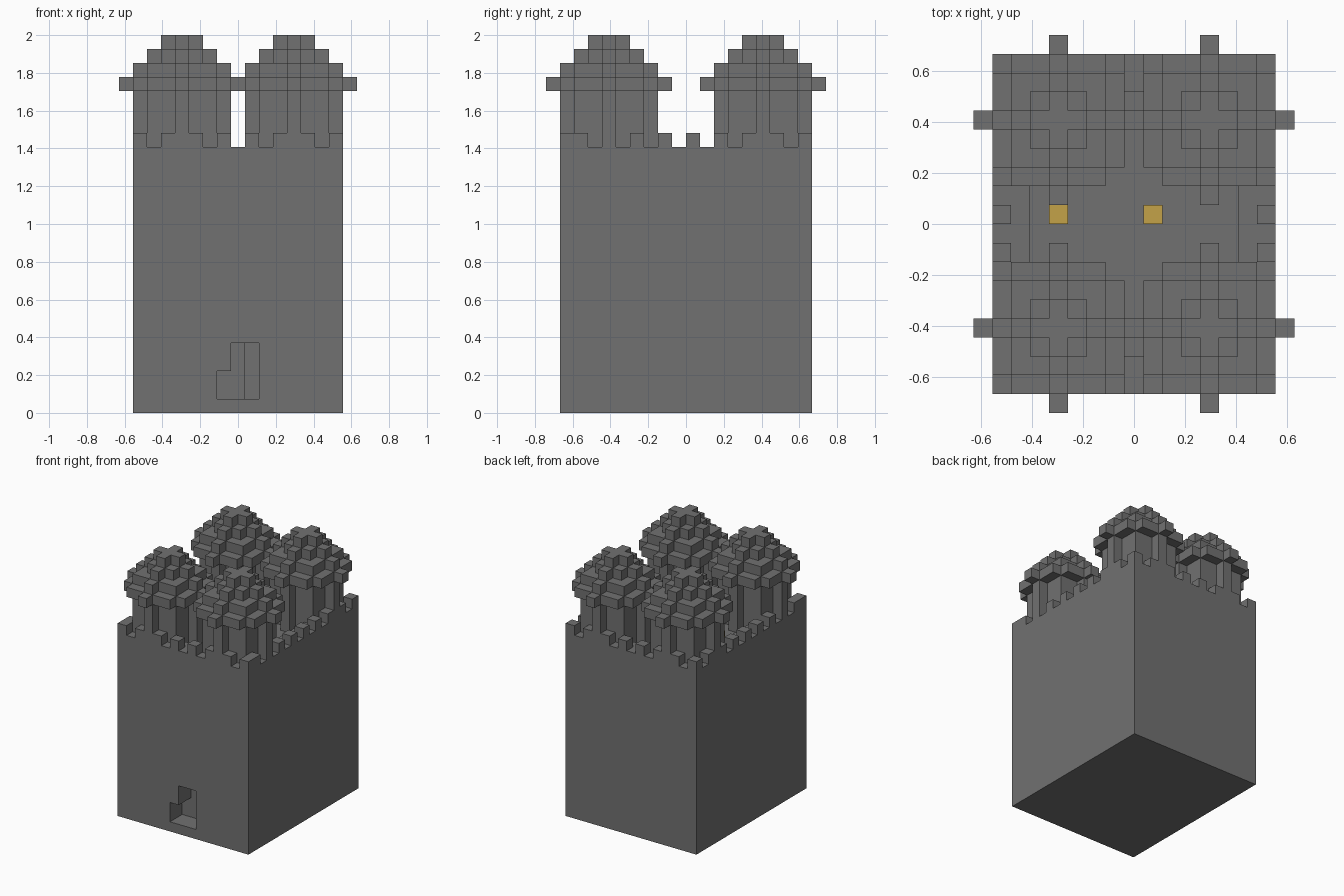
import bpy, bmesh, math
from mathutils import Matrix, Vector

U = 2 / 27  # edge of one block

if "Cube" in bpy.data.objects:
    bpy.data.objects.remove(bpy.data.objects["Cube"], do_unlink=True)


def material(name, rgb):
    m = bpy.data.materials.new(name)
    m.use_nodes = True
    m.diffuse_color = (*rgb, 1)
    m.node_tree.nodes["Principled BSDF"].inputs["Base Color"].default_value = (*rgb, 1)
    return m


stone = material("grey_stone", (0.165, 0.165, 0.165))
gold = material("gold", (0.55, 0.36, 0.065))


def add_box(bm, lo, hi):
    """Box between two corners, in blocks."""
    lo, hi = Vector(lo), Vector(hi)
    place = Matrix.Translation((lo + hi) / 2) @ Matrix.Diagonal((*(hi - lo), 1))
    bmesh.ops.create_cube(bm, size=1, matrix=place)


def add_stepped_disc(bm, r, z0, z1):
    """Round slab with a stair-stepped outline."""
    right = []
    for row in range(-r, r + 1):
        w = math.isqrt(r * r - row * row) + 0.5
        right += [(w, row - 0.5), (w, row + 0.5)]
    outline = right + [(-x, y) for x, y in reversed(right)]
    points = []
    for p in outline:
        if p not in points:
            points.append(p)
    base = bm.faces.new([bm.verts.new((x, y, z0)) for x, y in points])
    top = bmesh.ops.extrude_face_region(bm, geom=[base])["geom"]
    verts = [g for g in top if isinstance(g, bmesh.types.BMVert)]
    bmesh.ops.translate(bm, verts=verts, vec=(0, 0, z1 - z0))


def finish(bm, name, mat):
    bmesh.ops.scale(bm, vec=(U, U, U), verts=bm.verts)
    bmesh.ops.recalc_face_normals(bm, faces=bm.faces)
    mesh = bpy.data.meshes.new(name)
    bm.to_mesh(mesh)
    bm.free()
    mesh.materials.append(mat)
    obj = bpy.data.objects.new(name, mesh)
    bpy.context.collection.objects.link(obj)
    return obj


def box_object(name, lo, hi, mat):
    bm = bmesh.new()
    add_box(bm, lo, hi)
    return finish(bm, name, mat)


# Keep: solid block with a sunken roof and a stepped doorway
HX, HY, WALL, ROOF = 7.5, 9, 19, 18
keep = box_object("keep", (-HX, -HY, 0), (HX, HY, WALL), stone)
cuts = {
    "roof_cutter": ((-5.5, -7, ROOF), (5.5, 7, WALL + 1)),
    "low_door_cutter": ((-1.5, -HY - 1, 1), (1.5, -7, 3)),
    "tall_door_cutter": ((-0.5, -HY - 1, 1), (1.5, -7, 5)),
    "deep_door_cutter": ((0.5, -HY - 1, 1), (1.5, -6, 5)),
}
for name, (lo, hi) in cuts.items():
    cutter = box_object(name, lo, hi, stone)
    cutter.hide_render = True
    cutter.hide_set(True)
    cutter.display_type = 'WIRE'
    mod = keep.modifiers.new(name, 'BOOLEAN')
    mod.operation = 'DIFFERENCE'
    mod.solver = 'EXACT'
    mod.object = cutter

# Battlements: every second block along each wall
bm = bmesh.new()
for i in range(-7, 8, 2):
    for y in (-HY, HY - 1):
        add_box(bm, (i - 0.5, y, WALL), (i + 0.5, y + 1, WALL + 1))
for j in range(1, 17, 2):
    if j != 3:  # a tower rib stands here
        for x in (-HX, HX - 1):
            add_box(bm, (x, j - HY, WALL), (x + 1, j + 1 - HY, WALL + 1))
finish(bm, "battlements", stone)

# Four corner towers: ribbed shaft under a stepped cone
bm = bmesh.new()
add_stepped_disc(bm, 3, ROOF, 23)
for tier, radius in enumerate((4, 3, 2, 1)):
    add_stepped_disc(bm, radius, 23 + tier, 24 + tier)
first = finish(bm, "tower_front_right", stone)
for fb, sy in (("front", -1), ("back", 1)):
    for side, sx in (("right", -1), ("left", 1)):
        name = f"tower_{fb}_{side}"
        tower = first if name == first.name else bpy.data.objects.new(name, first.data)
        if tower is not first:
            bpy.context.collection.objects.link(tower)
        tower.location = (sx * 4 * U, sy * 5.5 * U, 0)

# Gold blocks on the sunken roof
for side, x in (("right", -4), ("left", 1)):
    box_object(f"gold_block_{side}", (x - 0.5, 0, ROOF), (x + 0.5, 1, WALL), gold)
